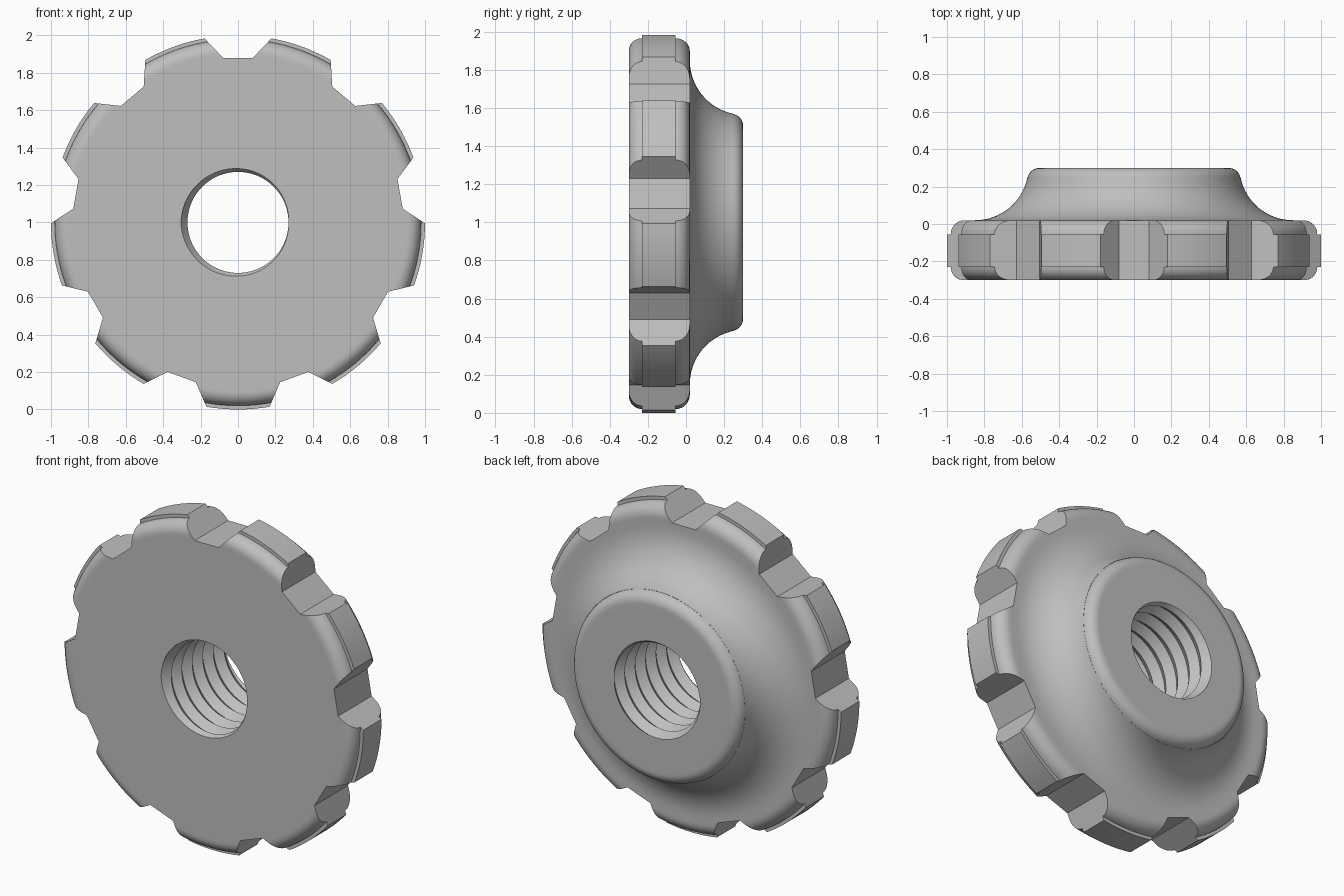
import bpy, bmesh
from math import sin, cos, pi, radians
from mathutils import Matrix, Vector

if "Cube" in bpy.data.objects:
    bpy.data.objects.remove(bpy.data.objects["Cube"], do_unlink=True)

FRONT, BACK, CENTRE_Z = -0.30, 0.30, 1.0
COLUMNS, TEETH = 144, 9
PITCH, MINOR, DEPTH = 0.1, 0.27, 0.035


def arc(cr, cy, radius, start, end, steps):
    """Points (radius, depth) along an arc, angles in degrees."""
    angles = [radians(start + (end - start) * i / steps) for i in range(steps + 1)]
    return [(cr + radius * cos(a), cy + radius * sin(a)) for a in angles]


def make_object(name, bm):
    bmesh.ops.recalc_face_normals(bm, faces=bm.faces)
    mesh = bpy.data.meshes.new(name)
    bm.to_mesh(mesh)
    bm.free()
    obj = bpy.data.objects.new(name, mesh)
    bpy.context.collection.objects.link(obj)
    return obj


def bore(angle):
    """Threaded bore profile at one angle: crests and roots of a helix."""
    turn = angle / (2 * pi)
    points = []
    for k in range(15):
        y = min(max(FRONT + PITCH * (k / 2 - turn), FRONT), BACK)
        phase = ((y - FRONT) / PITCH + turn) % 1.0
        points.append((MINOR + DEPTH * (1 - abs(2 * phase - 1)), y))
    return points


# Outer profile: hub rim, flared neck, rounded disc edge with a raised band
outer = [(0.49, BACK)]
outer += arc(0.505, 0.235, 0.065, 90, 11.6, 8)
outer += arc(0.85, 0.306, 0.286, 191.6, 270, 16)
outer += [(0.89, 0.02)]
outer += arc(0.905, -0.055, 0.075, 90, 0, 8)
outer += [(1.0, -0.055), (1.0, -0.23)]
outer += arc(0.91, -0.23, 0.07, 0, -90, 8)
outer += [(0.895, FRONT)]

# Turned body with threaded bore
bm = bmesh.new()
rings = []
for j in range(COLUMNS + 1):
    a = 2 * pi * j / COLUMNS
    rings.append([bm.verts.new((r * cos(a), y, CENTRE_Z + r * sin(a)))
                  for r, y in bore(a) + outer])
for ring, nxt in zip(rings, rings[1:]):
    for i in range(len(ring)):
        k = (i + 1) % len(ring)
        bm.faces.new((ring[i], ring[k], nxt[k], nxt[i]))
bmesh.ops.remove_doubles(bm, verts=bm.verts, dist=0.00002)
nut = make_object("grip_nut", bm)

# Grip notches around the rim
bm = bmesh.new()
for n in range(TEETH):
    spin = Matrix.Rotation(2 * pi * n / TEETH, 4, 'Y')
    section = [(-0.08, 0.88), (0.08, 0.88), (0.28, 1.09), (-0.28, 1.09)]
    face = bm.faces.new([bm.verts.new(spin @ Vector((x, -0.5, r)) + Vector((0, 0, CENTRE_Z)))
                         for x, r in section])
    grown = bmesh.ops.extrude_face_region(bm, geom=[face])["geom"]
    bmesh.ops.translate(bm, vec=(0, 1, 0),
                        verts=[g for g in grown if isinstance(g, bmesh.types.BMVert)])
cutter = make_object("notch_cutter", bm)
cutter.hide_render = True

cut = nut.modifiers.new("notches", 'BOOLEAN')
cut.operation = 'DIFFERENCE'
cut.solver = 'EXACT'
cut.object = cutter
bpy.ops.object.select_all(action='DESELECT')
bpy.context.view_layer.objects.active = nut
nut.select_set(True)
bpy.ops.object.modifier_apply(modifier=cut.name)
bpy.data.objects.remove(cutter, do_unlink=True)

# Plain grey finish
grey = bpy.data.materials.new("plain_grey")
grey.use_nodes = True
colour = (0.52, 0.52, 0.52, 1)
grey.diffuse_color = colour
grey.node_tree.nodes["Principled BSDF"].inputs["Base Color"].default_value = colour
nut.data.materials.clear()
nut.data.materials.append(grey)
for poly in nut.data.polygons:
    poly.material_index = 0
bpy.ops.object.shade_smooth_by_angle(angle=radians(30))
